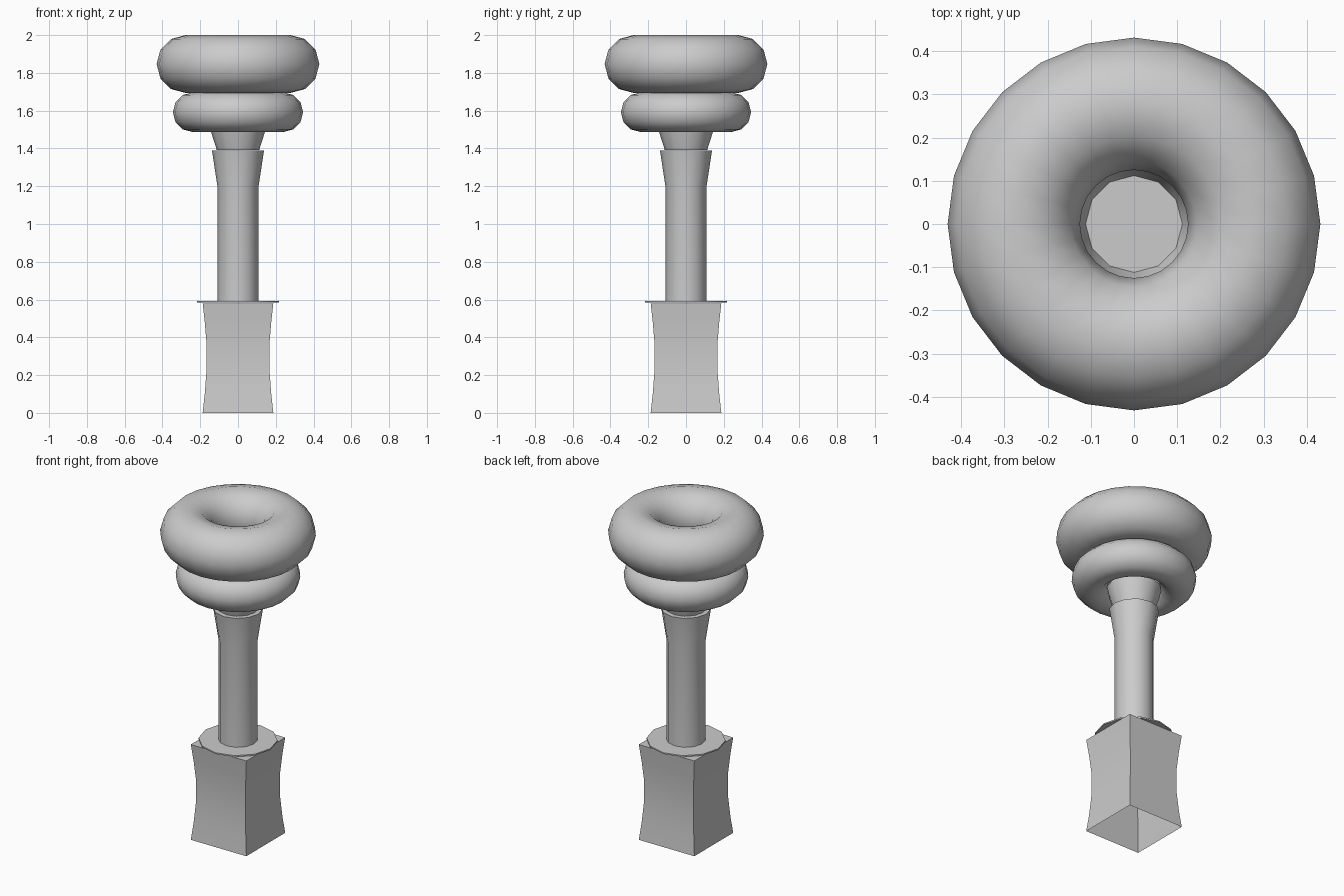
import bpy
import bmesh
from math import cos, sin, pi, radians

if "Cube" in bpy.data.objects:
    bpy.data.objects.remove(bpy.data.objects["Cube"], do_unlink=True)

grey = bpy.data.materials.new("plain_grey")
grey.use_nodes = True
COLOUR = (0.6, 0.6, 0.6, 1)
grey.diffuse_color = COLOUR
grey.node_tree.nodes["Principled BSDF"].inputs["Base Color"].default_value = COLOUR


def lathe(name, profile, sides, turn=0.0, cap_bottom=False, cap_top=False, closed=False):
    """Sweep (radius, height) points around the z axis."""
    bm = bmesh.new()
    rings = [[bm.verts.new((r * cos(turn + 2 * pi * i / sides),
                            r * sin(turn + 2 * pi * i / sides), z))
              for i in range(sides)] for r, z in profile]
    pairs = list(zip(rings, rings[1:]))
    if closed:
        pairs.append((rings[-1], rings[0]))
    for low, high in pairs:
        for i in range(sides):
            j = (i + 1) % sides
            bm.faces.new((low[i], low[j], high[j], high[i]))
    if cap_bottom:
        bm.faces.new(rings[0][::-1])
    if cap_top:
        bm.faces.new(rings[-1])
    mesh = bpy.data.meshes.new(name)
    bm.to_mesh(mesh)
    bm.free()
    mesh.materials.append(grey)
    obj = bpy.data.objects.new(name, mesh)
    bpy.context.collection.objects.link(obj)
    bpy.ops.object.select_all(action="DESELECT")
    obj.select_set(True)
    bpy.context.view_layer.objects.active = obj
    bpy.ops.object.shade_smooth_by_angle(angle=radians(40))
    return obj


def ring(name, major, minor, height):
    """Round ring with a twelve-sided cross-section."""
    section = [(major + minor * cos(2 * pi * k / 12), height + minor * sin(2 * pi * k / 12))
               for k in range(12)]
    return lathe(name, section, 24, closed=True)


# Square waisted base, open underneath
half_widths = [(0.187, 0), (0.176, 0.1), (0.167, 0.22), (0.166, 0.36), (0.176, 0.48), (0.187, 0.58)]
lathe("base", [(w * 2 ** 0.5, z) for w, z in half_widths], 4, turn=pi / 4, cap_top=True)

# Thin collar plate on the base
lathe("collar", [(0.218, 0.584), (0.218, 0.592)], 12, cap_bottom=True, cap_top=True)

# Column with flared head
lathe("column", [(0.109, 0.59), (0.109, 1.2), (0.138, 1.39)], 12, cap_top=True)

# Open cup carrying the rings
lathe("cup", [(0.112, 1.391), (0.142, 1.485), (0.152, 1.53)], 12)

# Stacked rings
ring("lower_ring", 0.24, 0.105, 1.592)
ring("upper_ring", 0.278, 0.153, 1.847)
